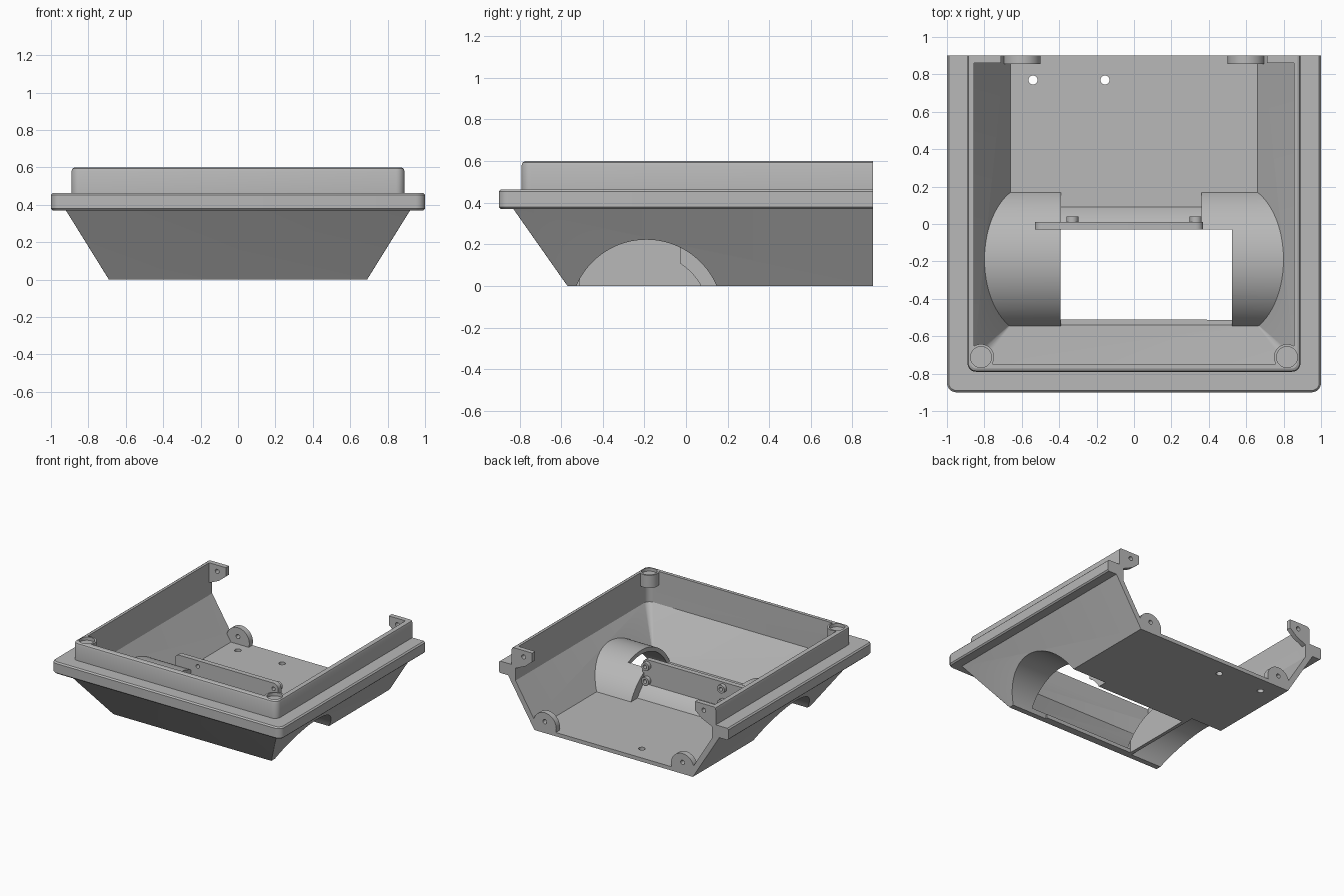
import bpy, bmesh, math
from mathutils import Matrix

if "Cube" in bpy.data.objects:
    bpy.data.objects.remove(bpy.data.objects["Cube"])

grey = bpy.data.materials.new("plain_grey")
grey.use_nodes = True
grey.diffuse_color = (0.48, 0.48, 0.48, 1)
grey.node_tree.nodes["Principled BSDF"].inputs["Base Color"].default_value = (0.48, 0.48, 0.48, 1)


def finish(bm, name):
    bmesh.ops.recalc_face_normals(bm, faces=bm.faces)
    mesh = bpy.data.meshes.new(name)
    bm.to_mesh(mesh)
    bm.free()
    mesh.materials.append(grey)
    ob = bpy.data.objects.new(name, mesh)
    bpy.context.collection.objects.link(ob)
    return ob


def outline(hx, front, back, r, steps=6):
    """Rectangle with its two front corners rounded."""
    pts = [(hx, back), (-hx, back)]
    for cx, start in ((-hx + r, math.pi), (hx - r, 1.5 * math.pi)):
        for i in range(steps + 1):
            a = start + i * math.pi / 2 / steps
            pts.append((cx + r * math.cos(a), front + r + r * math.sin(a)))
    return pts


def loft(name, rings, back):
    bm = bmesh.new()
    loops = [[bm.verts.new((x, y, z)) for x, y in outline(hx, f, back, r)]
             for hx, f, r, z in rings]
    n = len(loops[0])
    for a, b in zip(loops, loops[1:]):
        for i in range(n):
            j = (i + 1) % n
            bm.faces.new((a[i], a[j], b[j], b[i]))
    bm.faces.new(loops[0])
    bm.faces.new(loops[-1])
    return finish(bm, name)


def box(name, lo, hi, bevel=0):
    bm = bmesh.new()
    bmesh.ops.create_cube(bm, size=1)
    for v in bm.verts:
        v.co = [(a + b) / 2 + c * (b - a) for a, b, c in zip(lo, hi, v.co)]
    if bevel:
        edges = [e for e in bm.edges
                 if abs(e.verts[0].co.y - e.verts[1].co.y) > 0.01 and e.verts[0].co.z > 0.2]
        bmesh.ops.bevel(bm, geom=edges, offset=bevel, segments=5, profile=0.5, affect='EDGES')
    return finish(bm, name)


def cyl(name, axis, a, b, centre, r, seg=32):
    """Cylinder along an axis from a to b; centre holds the other two coordinates."""
    bm = bmesh.new()
    rot = {'x': Matrix.Rotation(math.pi / 2, 4, 'Y'),
           'y': Matrix.Rotation(math.pi / 2, 4, 'X'), 'z': Matrix()}[axis]
    pos = list(centre)
    pos.insert('xyz'.index(axis), (a + b) / 2)
    bmesh.ops.create_cone(bm, cap_ends=True, segments=seg, radius1=r, radius2=r,
                          depth=b - a, matrix=Matrix.Translation(pos) @ rot)
    return finish(bm, name)


def prism_y(name, pts, a, b):
    bm = bmesh.new()
    f = bm.faces.new([bm.verts.new((x, a, z)) for x, z in pts])
    ext = bmesh.ops.extrude_face_region(bm, geom=[f])
    for v in ext["geom"]:
        if isinstance(v, bmesh.types.BMVert):
            v.co.y = b
    return finish(bm, name)


def cut(target, tool):
    """Subtract the tool, then discard it."""
    bpy.context.view_layer.objects.active = target
    m = target.modifiers.new("cut", 'BOOLEAN')
    m.operation = 'DIFFERENCE'
    m.solver = 'EXACT'
    m.object = tool
    bpy.ops.object.modifier_apply(modifier=m.name)
    bpy.data.objects.remove(tool)


# Outer shell: sloped hull, flange and raised rim
body = loft("tray_body", [
    (0.69, -0.57, 0.004, 0), (0.92, -0.83, 0.004, 0.37),
    (0.99, -0.89, 0.04, 0.37), (1.0, -0.9, 0.05, 0.38),
    (1.0, -0.9, 0.05, 0.453), (0.99, -0.89, 0.04, 0.463),
    (0.89, -0.79, 0.045, 0.463), (0.89, -0.79, 0.045, 0.58),
    (0.885, -0.785, 0.04, 0.594), (0.873, -0.773, 0.03, 0.6)], 0.9)

# Inner cavity
cavity = loft("cavity", [
    (0.66, -0.54, 0.004, 0.03), (0.855, -0.748, 0.045, 0.345),
    (0.855, -0.748, 0.045, 0.7)], 1.1)

# Solids left standing inside the cavity: wheel arches
AXLE = (-0.19, -0.145)
step = cyl("arch_step", 'x', 0.36, 0.6, AXLE, 0.4, 128)
cut(step, box("trim", (0.3, -0.8, -0.8), (0.7, -0.03, 0.8)))
cut(cavity, cyl("arch_right", 'x', -1.2, -0.39, AXLE, 0.4, 128))
cut(cavity, cyl("arch_left", 'x', 0.525, 1.2, AXLE, 0.4, 128))
cut(cavity, step)

# Low curved cover and upright mounting plate between the arches
cover = cyl("cover", 'x', -0.45, 0.45, AXLE, 0.33, 128)
cut(cover, box("trim", (-0.6, -0.8, -0.8), (0.6, -0.03, 0.8)))
cut(cavity, cover)
cut(cavity, box("plate", (-0.53, -0.03, -0.05), (0.37, 0.01, 0.31), 0.04))

for s in (-1, 1):
    # Plate bosses
    for z in (0.15, 0.265):
        cut(cavity, cyl("plate_boss", 'y', 0, 0.04, (s * 0.33, z), 0.032))
    # Rear ears on the floor, rear tabs on the rim, front corner bosses
    cut(cavity, cyl("rear_ear", 'y', 0.855, 1.2, (s * 0.6, 0.06), 0.1, 48))
    cut(cavity, prism_y("rear_tab", [(s * x, z) for x, z in (
        (0.95, 0.8), (0.71, 0.8), (0.71, 0.53), (0.77, 0.48), (0.95, 0.4))], 0.862, 1.2))
    cut(cavity, cyl("corner_boss", 'z', 0.5, 0.8, (s * 0.818, -0.712), 0.07, 48))

cut(body, cavity)

# Tunnels under the arches and cover, and the floor window
cut(body, cyl("tunnel_right", 'x', -1.3, -0.42, AXLE, 0.367, 128))
cut(body, cyl("tunnel_left", 'x', 0.39, 1.3, AXLE, 0.367, 128))
cut(body, cyl("tunnel_middle", 'x', -0.392, 0.45, AXLE, 0.3, 128))
cut(body, box("window", (-0.393, -0.51, -0.2), (0.525, -0.032, 0.36)))

# Screw holes and boss recesses
for x in (-0.54, -0.155):
    cut(body, cyl("floor_hole", 'z', -0.1, 0.1, (x, 0.77), 0.024))
for s in (-1, 1):
    for z in (0.15, 0.265):
        cut(body, cyl("plate_hole", 'y', -0.1, 0.1, (s * 0.33, z), 0.015, 20))
    cut(body, cyl("ear_hole", 'y', 0.8, 1, (s * 0.6, 0.09), 0.017, 20))
    cut(body, cyl("tab_hole", 'y', 0.8, 1, (s * 0.785, 0.55), 0.017, 20))
    cut(body, cyl("boss_recess", 'z', 0.575, 0.7, (s * 0.818, -0.712), 0.056, 40))

bpy.ops.object.select_all(action='DESELECT')
body.select_set(True)
bpy.context.view_layer.objects.active = body
bpy.ops.object.shade_smooth_by_angle(angle=math.radians(25))
